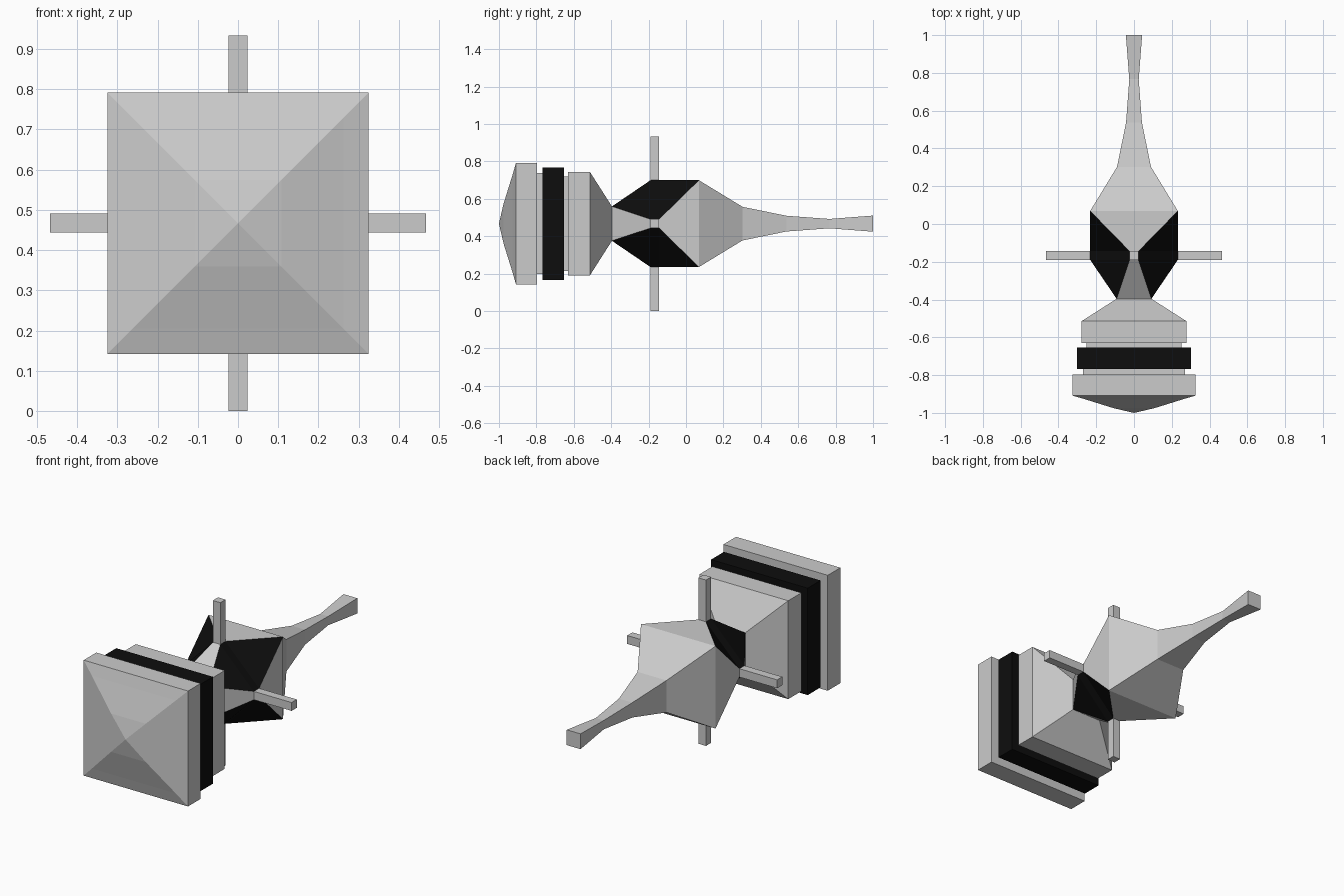
import bpy, bmesh
from math import radians
from mathutils import Matrix, Vector

if "Cube" in bpy.data.objects:
    bpy.data.objects.remove(bpy.data.objects["Cube"])

CZ = 0.467          # height of the long axis
black = bpy.data.materials.new("black")
black.diffuse_color = (0.004, 0.004, 0.004, 1)
black.use_nodes = True
black.node_tree.nodes["Principled BSDF"].inputs["Base Color"].default_value = black.diffuse_color


def finish(name, bm, mat=None, recalc=True):
    bmesh.ops.remove_doubles(bm, verts=bm.verts, dist=1e-5)
    if recalc:
        bmesh.ops.recalc_face_normals(bm, faces=bm.faces)
    bmesh.ops.translate(bm, verts=bm.verts, vec=(0, 0, CZ))
    me = bpy.data.meshes.new(name)
    bm.to_mesh(me)
    bm.free()
    ob = bpy.data.objects.new(name, me)
    bpy.context.collection.objects.link(ob)
    if mat:
        me.materials.append(mat)
    return ob


def square_loft(name, profile, mat=None, cap_front=True, cap_back=True):
    """Square sections along y; profile is (y, half width)."""
    bm = bmesh.new()
    rings = [[bm.verts.new((sx * h, y, sz * h))
              for sx, sz in ((1, 1), (-1, 1), (-1, -1), (1, -1))] for y, h in profile]
    for a, b in zip(rings, rings[1:]):
        for i in range(4):
            j = (i + 1) % 4
            bm.faces.new((a[i], a[j], b[j], b[i]))
    if cap_front:
        bm.faces.new(rings[0])
    if cap_back:
        bm.faces.new(rings[-1])
    return finish(name, bm, mat)


def four_way(name, polys, mat=None):
    """Repeat outward-facing polygons four times around the long axis."""
    bm = bmesh.new()
    for k in range(4):
        rot = Matrix.Rotation(radians(90 * k), 3, 'Y')
        for poly in polys:
            pts = [rot @ Vector(p) for p in poly]
            n = (pts[1] - pts[0]).cross(pts[2] - pts[0])
            c = sum(pts, Vector()) / len(pts)
            if n.dot(Vector((c.x, 0, c.z))) < 0:
                pts.reverse()
            bm.faces.new([bm.verts.new(p) for p in pts])
    return finish(name, bm, mat, recalc=False)


# Front block with shallow pyramid nose, grooves and tapered neck
square_loft("front_block", [
    (-1.0, 0.0005), (-0.975, 0.108), (-0.927, 0.262), (-0.909, 0.325), (-0.797, 0.325),
    (-0.797, 0.27), (-0.70, 0.27), (-0.70, 0.252), (-0.631, 0.252), (-0.631, 0.277),
    (-0.514, 0.277), (-0.396, 0.092)])

# Black band around the block
square_loft("black_band", [(-0.767, 0.301), (-0.653, 0.301)], black)

# Tapering tail with flared end
square_loft("tail", [(0.069, 0.232), (0.302, 0.09), (0.537, 0.042),
                     (0.767, 0.025), (1.0, 0.043)], cap_front=False)

# Centre body: light hourglass panels and black corner panels between them
n, w, f = 0.092, 0.232, 0.0235
y0, y1, y2, y3 = -0.396, -0.19, -0.144, 0.069
four_way("body_panels", [
    [(-n, y0, n), (n, y0, n), (f, y1, w), (-f, y1, w)],
    [(-f, y1, w), (f, y1, w), (f, y2, w), (-f, y2, w)],
    [(-f, y2, w), (f, y2, w), (w, y3, w), (-w, y3, w)]])
neck, corner = (n, y0, n), (w, y3, w)
top1, top2, side1, side2 = (f, y1, w), (f, y2, w), (w, y1, f), (w, y2, f)
four_way("corner_panels", [
    [neck, top1, side1],
    [top1, top2, side2, side1],
    [top2, corner, side2]], black)

# Four square fins around the body
for i, side in enumerate(("top", "right", "bottom", "left")):
    bm = bmesh.new()
    bmesh.ops.create_cube(bm, size=1)
    bmesh.ops.scale(bm, vec=(2 * f, y2 - y1, 0.267), verts=bm.verts)
    bmesh.ops.translate(bm, vec=(0, (y1 + y2) / 2, 0.3335), verts=bm.verts)
    bmesh.ops.rotate(bm, cent=(0, 0, 0), verts=bm.verts,
                     matrix=Matrix.Rotation(radians(90 * i), 3, 'Y'))
    finish(side + "_fin", bm)
